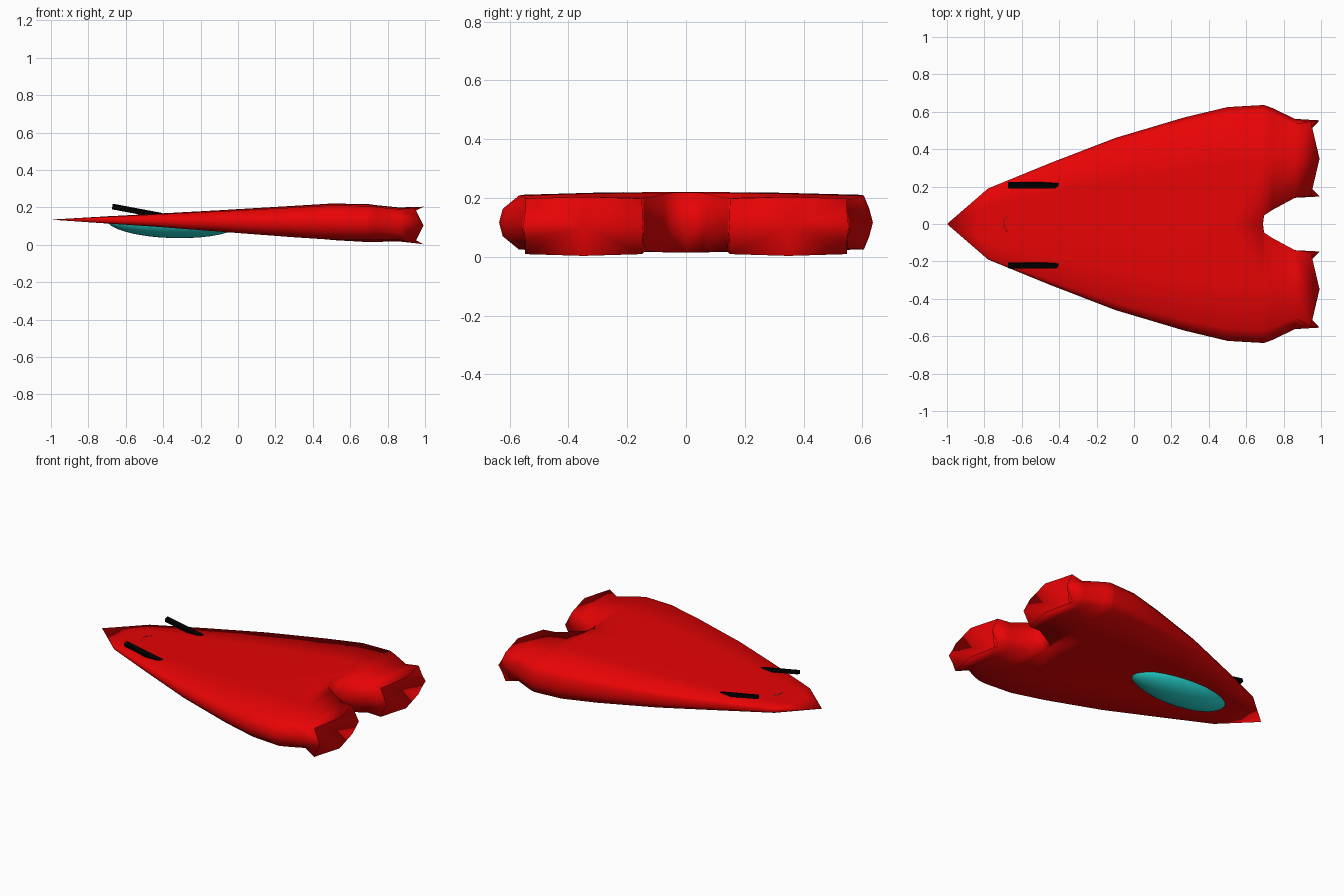
import bpy, bmesh, math
from mathutils import Vector

if "Cube" in bpy.data.objects:
    bpy.data.objects.remove(bpy.data.objects["Cube"])


def material(name, rgb):
    m = bpy.data.materials.new(name)
    m.use_nodes = True
    m.diffuse_color = (*rgb, 1)
    bsdf = m.node_tree.nodes["Principled BSDF"]
    bsdf.inputs["Base Color"].default_value = (*rgb, 1)
    return m


red = material("hull red", (0.8, 0.001, 0.0015))
teal = material("canopy teal", (0.02, 0.7, 0.65))
black = material("gun black", (0.0, 0.0, 0.0))


def finish(bm, name, mat, angle=None):
    mesh = bpy.data.meshes.new(name)
    bm.to_mesh(mesh)
    bm.free()
    mesh.materials.append(mat)
    ob = bpy.data.objects.new(name, mesh)
    bpy.context.collection.objects.link(ob)
    if angle:
        bpy.ops.object.select_all(action="DESELECT")
        ob.select_set(True)
        bpy.context.view_layer.objects.active = ob
        bpy.ops.object.shade_smooth_by_angle(angle=math.radians(angle))
    return ob


# Hull half: stations along its length (x, inner y, outer y, bottom, top, belly hollow)
stations = [
    (-1.0, 0, 0, 0.135, 0.135, 0),
    (-0.78, 0, 0.19, 0.118, 0.148, 0.008),
    (-0.45, 0, 0.325, 0.094, 0.166, 0.03),
    (-0.1, 0, 0.46, 0.065, 0.185, 0.042),
    (0.27, 0, 0.57, 0.034, 0.207, 0.028),
    (0.5, 0, 0.625, 0.018, 0.221, 0.008),
    (0.69, 0, 0.636, 0.015, 0.218, 0),
    (0.695, 0.045, 0.636, 0.015, 0.218, 0),
    (0.74, 0.075, 0.62, 0.016, 0.212, 0),
    (0.86, 0.14, 0.562, 0.018, 0.2, 0),
    (0.945, 0.15, 0.548, 0.009, 0.198, 0),
]


def section(x, yi, yo, zb, zt, hollow, inset, rim):
    """Ten points around one cross-section, starting at the inner wall."""
    h = zt - zb
    mid, ym = (zb + zt) / 2, (yi + yo) / 2
    a, b = (0.0, 0.0) if rim else (inset * h, 0.06 * h)
    drop = 0 if rim else 0.05 * h
    out = 0.047 if rim else 0       # rim midpoints stick out backwards
    flare = 0.006 if rim else 0
    half = [(x, yi, zt), (x + out, ym, zt + flare - drop * 0.3),
            (x, yo - a, zt - drop), (x + out / 2, yo - b, zt - 0.27 * h)]
    lift = (hollow, hollow * 0.8, 0, 0)
    lower = [(px, py, 2 * mid - pz + up) for (px, py, pz), up in zip(half, lift)]
    return ([(x + out, yi - flare / 2, mid)] + half
            + [(x + out, yo + flare, mid)] + lower[::-1])


# Both halves, the left one with a fuller edge, welded at the centre
bm = bmesh.new()
for side, inset in ((1, 0.15), (-1, 0.33)):
    rings = []
    for i, s in enumerate(stations):
        pts = section(*s, inset, rim=i == len(stations) - 1)
        rings.append([bm.verts.new((x, side * y, z)) for x, y, z in pts])
    n = len(rings[0])
    for i, (r0, r1) in enumerate(zip(rings, rings[1:])):
        for k in range(n):
            j = (k + 1) % n
            # The centre plane stays open where the halves meet
            if k in (0, n - 1) and stations[i + 1][1] == 0:
                continue
            bm.faces.new((r0[k], r0[j], r1[j], r1[k]))
    # Hollow engine exhaust
    apex = bm.verts.new((0.8, side * 0.35, 0.105))
    for k in range(n):
        bm.faces.new((rings[-1][k], rings[-1][(k + 1) % n], apex))
bmesh.ops.remove_doubles(bm, verts=bm.verts, dist=0.0005)
bmesh.ops.recalc_face_normals(bm, faces=bm.faces)
finish(bm, "hull", red, 180)

# Canopy dome under the belly, open where it sits inside the hull
bm = bmesh.new()
bmesh.ops.create_uvsphere(bm, u_segments=32, v_segments=16, radius=1)
bmesh.ops.delete(bm, geom=[v for v in bm.verts if v.co.z > 0.25], context="VERTS")
bmesh.ops.scale(bm, vec=(0.36, 0.135, 0.092), verts=bm.verts)
canopy = finish(bm, "canopy", teal, 60)
canopy.location = (-0.345, 0, 0.128)
canopy.rotation_euler.y = math.radians(1.5)

# Guns angled up toward the nose
front, rear = Vector((-0.672, 0, 0.205)), Vector((-0.405, 0, 0.155))
for name, y in (("left_side_gun", 0.207), ("right_side_gun", -0.222)):
    bm = bmesh.new()
    bmesh.ops.create_cube(bm, size=1)
    bmesh.ops.scale(bm, vec=((rear - front).length, 0.028, 0.024), verts=bm.verts)
    gun = finish(bm, name, black)
    gun.location = (front + rear) / 2 + Vector((0, y, 0))
    gun.rotation_euler = (math.radians(15), math.atan2(front.z - rear.z, rear.x - front.x), 0)
